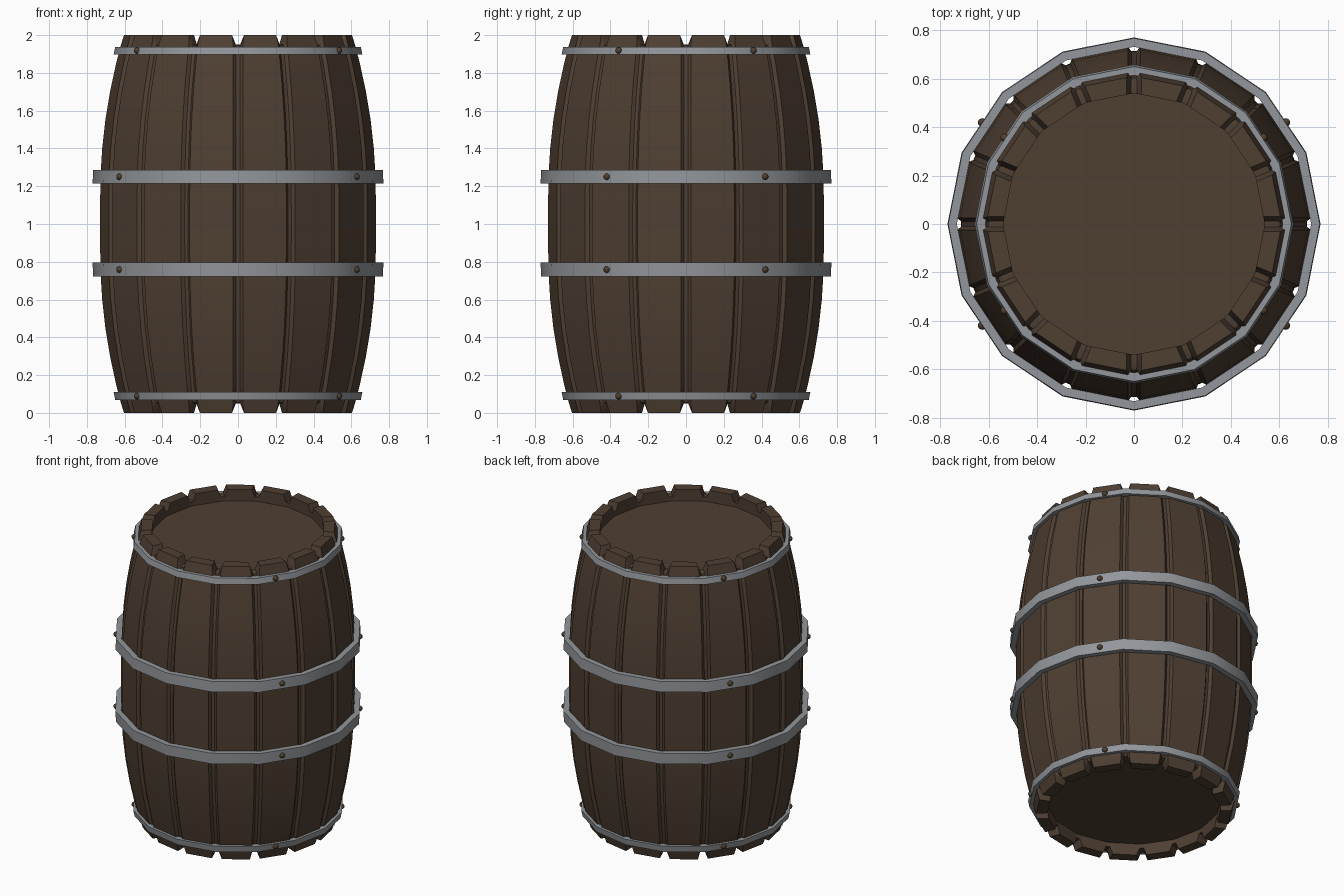
import bpy, bmesh, math
from mathutils import Vector

if "Cube" in bpy.data.objects:
    bpy.data.objects.remove(bpy.data.objects["Cube"])

N = 16                       # staves / hoop sides
HALF = math.pi / N


def material(name, col):
    m = bpy.data.materials.new(name)
    m.diffuse_color = (*col, 1)
    m.use_nodes = True
    m.node_tree.nodes["Principled BSDF"].inputs["Base Color"].default_value = m.diffuse_color
    return m


wood = material("dark_wood", (0.078, 0.050, 0.032))
iron = material("grey_iron", (0.29, 0.305, 0.325))
stud = material("rivet_brown", (0.080, 0.050, 0.028))


def finish(bm, name, mat, angle):
    bmesh.ops.recalc_face_normals(bm, faces=bm.faces)
    me = bpy.data.meshes.new(name)
    bm.to_mesh(me)
    bm.free()
    ob = bpy.data.objects.new(name, me)
    bpy.context.collection.objects.link(ob)
    me.materials.append(mat)
    bpy.ops.object.select_all(action='DESELECT')
    ob.select_set(True)
    bpy.context.view_layer.objects.active = ob
    bpy.ops.object.shade_smooth_by_angle(angle=math.radians(angle))
    return ob


def bridge(bm, a, b):
    n = len(a)
    for i in range(n):
        j = (i + 1) % n
        bm.faces.new((a[i], a[j], b[j], b[i]))


def radius(z):
    t = max(0, abs(z - 1) - 0.15) / 0.85
    return 0.735 - 0.125 * t * t


def stave_ring(bm, r, z, g, rg, zg, gg):
    """One ring: per stave a flat face, plus a groove at each joint."""
    ring = []
    for i in range(N):
        a = (2 * i + 1) * HALF
        u = Vector((math.cos(a), math.sin(a), 0))
        t = Vector((-u.y, u.x, 0))
        for s, rr, zz, gap in ((-1, rg, zg, gg), (-1, r, z, g), (1, r, z, g), (1, rg, zg, gg)):
            p = u * rr * math.cos(HALF) + t * s * (rr * math.sin(HALF) - gap)
            p.z = zz
            ring.append(bm.verts.new(p))
    return ring


# barrel body: staves with grooves, notched ends and recessed heads
top = [(0.54, 1.92, 0.03, 0.54, 1.92, 0.013),
       (0.54, 2.0, 0.032, 0.54, 1.95, 0.013),
       (0.61, 2.0, 0.032, 0.59, 1.95, 0.013)]
zs = [1.95, 1.85, 1.7, 1.55, 1.4, 1.25, 1.1, 0.9, 0.75, 0.6, 0.45, 0.3, 0.15, 0.05]
side = [(radius(z), z, 0.026, radius(z) - 0.02, min(max(z, 0.055), 1.945), 0.01) for z in zs]
bottom = [(r, 2 - z, g, rg, 2 - zg, gg) for r, z, g, rg, zg, gg in reversed(top)]
bm = bmesh.new()
rings = [stave_ring(bm, *s) for s in top + side + bottom]
for a, b in zip(rings, rings[1:]):
    bridge(bm, a, b)
bm.faces.new(rings[0])
bm.faces.new(rings[-1])
finish(bm, "barrel_staves", wood, 30)


# iron hoops: bottom z, top z, outer radius at bottom and top
def hoop(name, z0, z1, r0, r1, thick=0.036):
    bm = bmesh.new()
    rings = []
    for r, z in ((r0, z0), (r1, z1), (r1 - thick, z1), (r0 - thick, z0)):
        rings.append([bm.verts.new((r * math.cos(2 * i * HALF), r * math.sin(2 * i * HALF), z))
                      for i in range(N)])
    for k in range(4):
        bridge(bm, rings[k], rings[(k + 1) % 4])
    finish(bm, name, iron, 30)
    # four rivets on the diagonal facets
    bm = bmesh.new()
    d = (r0 + r1) / 2 * math.cos(HALF)
    a = 3 * HALF
    for sx in (-1, 1):
        for sy in (-1, 1):
            res = bmesh.ops.create_icosphere(bm, subdivisions=2, radius=0.018)
            bmesh.ops.translate(bm, verts=res["verts"],
                                vec=(sx * d * math.cos(a), sy * d * math.sin(a), (z0 + z1) / 2))
    finish(bm, name + "_rivets", stud, 60)


hoop("top_hoop", 1.898, 1.938, 0.658, 0.65)
hoop("upper_middle_hoop", 1.215, 1.286, 0.77, 0.767)
hoop("lower_middle_hoop", 0.722, 0.796, 0.767, 0.77)
hoop("bottom_hoop", 0.068, 0.11, 0.65, 0.658)
